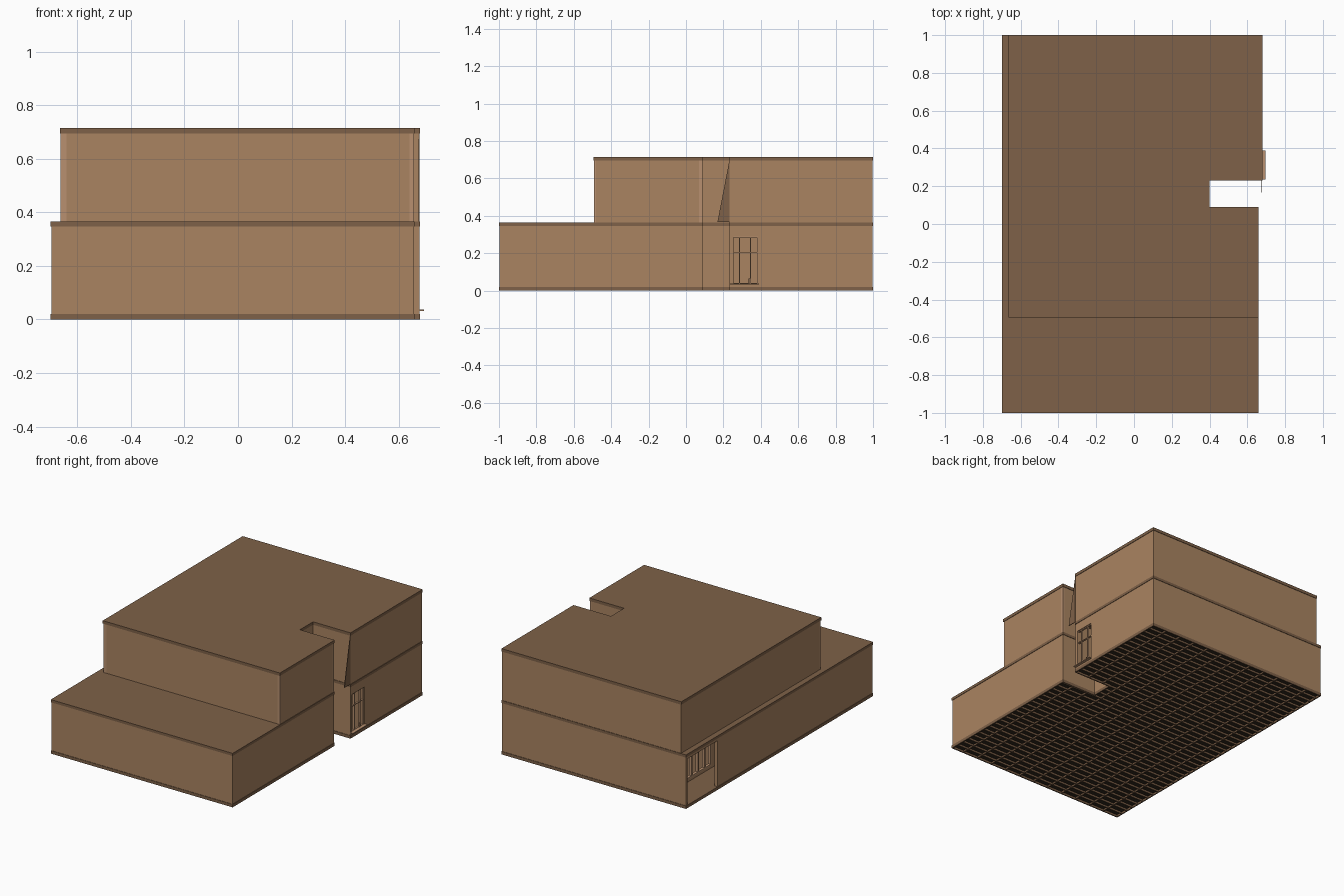
import bpy, bmesh
from mathutils import Vector

if "Cube" in bpy.data.objects:
    bpy.data.objects.remove(bpy.data.objects["Cube"])


def mat(name, c):
    m = bpy.data.materials.new(name)
    m.diffuse_color = (*c, 1)
    m.use_nodes = True
    m.node_tree.nodes["Principled BSDF"].inputs["Base Color"].default_value = m.diffuse_color
    return m


WALL = mat("wall_tan", (0.40, 0.23, 0.12))
SLAB = mat("slab_brown", (0.21, 0.12, 0.065))
TRIM = mat("trim_light", (0.48, 0.28, 0.16))
DARK = mat("dark_underside", (0.03, 0.02, 0.012))


def finish(bm, name, m):
    bmesh.ops.recalc_face_normals(bm, faces=bm.faces)
    me = bpy.data.meshes.new(name)
    bm.to_mesh(me)
    bm.free()
    me.materials.append(m)
    ob = bpy.data.objects.new(name, me)
    bpy.context.collection.objects.link(ob)
    return ob


def boxes(name, lst, m):
    """One object made of boxes (x0, x1, y0, y1, z0, z1)."""
    bm = bmesh.new()
    for x0, x1, y0, y1, z0, z1 in lst:
        vs = bmesh.ops.create_cube(bm, size=1)["verts"]
        for v in vs:
            v.co = ((x0 + x1) / 2 + v.co.x * (x1 - x0),
                    (y0 + y1) / 2 + v.co.y * (y1 - y0),
                    (z0 + z1) / 2 + v.co.z * (z1 - z0))
    return finish(bm, name, m)


def prism(name, pts, direction, m):
    """Polygon extruded along a vector."""
    bm = bmesh.new()
    f = bm.faces.new([bm.verts.new(p) for p in pts])
    r = bmesh.ops.extrude_face_region(bm, geom=[f])
    vs = [g for g in r["geom"] if isinstance(g, bmesh.types.BMVert)]
    bmesh.ops.translate(bm, verts=vs, vec=direction)
    return finish(bm, name, m)


def inset(poly, d):
    """Shrink a counter-clockwise right-angled outline by d."""
    out = []
    for i, p in enumerate(poly):
        a, b, c = Vector(poly[i - 1]), Vector(p), Vector(poly[(i + 1) % len(poly)])
        e, f = (b - a).normalized(), (c - b).normalized()
        out.append(b + d * (Vector((-e.y, e.x)) + Vector((-f.y, f.x))))
    return out


def walls(name, poly, z0, z1, m, t=0.02, holes={}):
    """Thin walls along an outline; holes = {edge: (start, end, low, high)} on the y axis."""
    lst = []
    n = len(poly)
    for i in range(n):
        p, q = Vector(poly[i]), Vector(poly[(i + 1) % n])
        d = (q - p).normalized()
        nrm = Vector((-d.y, d.x)) * t
        xs = sorted((p.x, q.x, p.x + nrm.x))
        ys = sorted((p.y, q.y, p.y + nrm.y))
        x0, x1, y0, y1 = xs[0], xs[-1], ys[0], ys[-1]
        if i in holes:
            a, b, lo, hi = holes[i]
            lst += [(x0, x1, y0, a, z0, z1), (x0, x1, b, y1, z0, z1),
                    (x0, x1, a, b, hi, z1)]
            if lo > z0:
                lst.append((x0, x1, a, b, z0, lo))
        else:
            lst.append((x0, x1, y0, y1, z0, z1))
    return boxes(name, lst, m)


def frame(name, x0, x1, y0, y1, z0, z1, mullions, rails, w=0.005):
    """Open window frame in a plane of constant x."""
    lst = [(x0, x1, y, y + w, z0, z1) for y in [y0, y1 - w]]
    lst += [(x0, x1, y - w / 2, y + w / 2, z0, z1) for y in mullions]
    lst += [(x0, x1, y0, y1, z, z + w) for z in [z0, z1 - w] + rails]
    return boxes(name, lst, TRIM)


def outline(left, front):
    return [(left, front), (0.66, front), (0.66, 0.09), (0.40, 0.09),
            (0.40, 0.23), (0.68, 0.23), (0.68, 1), (left, 1)]


lower, upper = outline(-0.70, -1.0), outline(-0.665, -0.495)

# Storey walls, set slightly behind the slab edges
walls("lower_walls", inset(lower, 0.003), 0.02, 0.347, WALL,
      holes={5: (0.238, 0.385, 0.035, 0.29), 7: (0.66, 0.977, 0.02, 0.33)})
walls("upper_walls", inset(upper, 0.003), 0.365, 0.697, WALL)

# Slabs: middle floor and roof
prism("middle_slab", [(*p, 0.347) for p in lower], (0, 0, 0.018), SLAB)
prism("roof_slab", [(*p, 0.695) for p in upper], (0, 0, 0.02), SLAB)

# Ground floor: deck, dark underlay, rim boards
prism("ground_deck", [(*p, 0.016) for p in inset(lower, 0.001)], (0, 0, 0.004), SLAB)
prism("ground_underlay", [(*p, 0.013) for p in inset(lower, 0.004)], (0, 0, 0.003), DARK)
walls("ground_rim", lower, 0, 0.02, SLAB, t=0.008)

# Joists across the underside with rows of blocking
joists = []
for i in range(1, 39):
    y = -1 + i * 2 / 39
    x1 = 0.40 if 0.085 < y < 0.235 else 0.655 if y < 0.16 else 0.675
    joists.append((-0.695, x1, y - 0.004, y + 0.004, 0.001, 0.014))
for i in range(1, 12):
    x = -0.70 + i * 0.115
    spans = [(-0.995, 0.995)] if x < 0.39 else [(-0.995, 0.09), (0.23, 0.995)]
    joists += [(x - 0.004, x + 0.004, a, b, 0.002, 0.014) for a, b in spans]
boxes("floor_joists", joists, SLAB)

# Light corner posts on the upper storey
boxes("corner_posts", [(-0.6625, -0.64, -0.4925, -0.48, 0.365, 0.696),
                       (0.64, 0.6575, -0.4925, -0.48, 0.365, 0.696),
                       (0.645, 0.6575, 0.07, 0.0875, 0.365, 0.696)], TRIM)

# Thin triangular fin beside the notch
prism("fin", [(0.674, 0.168, 0.366), (0.674, 0.232, 0.366), (0.674, 0.232, 0.697)],
      (0.004, 0, 0), SLAB)

# Right side window with projecting sill
frame("side_window", 0.660, 0.672, 0.238, 0.385, 0.035, 0.29, [0.285, 0.345], [0.203])
boxes("window_sill", [(0.66, 0.695, 0.235, 0.39, 0.032, 0.038)], TRIM)
boxes("window_handle", [(0.668, 0.676, 0.335, 0.341, 0.038, 0.065)], SLAB)

# Recessed porch behind the left opening, with its glazed frame
X0, X1 = -0.51, -0.495
boxes("porch_wall", [(X0, X1, 0.40, 0.46, 0.02, 0.347), (X0, X1, 0.80, 0.98, 0.02, 0.347),
                     (X0, X1, 0.46, 0.80, 0.27, 0.347), (X0, X1, 0.46, 0.80, 0.02, 0.04),
                     (-0.68, X1, 0.385, 0.40, 0.02, 0.347)], WALL)
frame("porch_window", X0 - 0.004, X1, 0.46, 0.80, 0.04, 0.27,
      [0.53, 0.60, 0.67, 0.735], [0.19], w=0.01)
